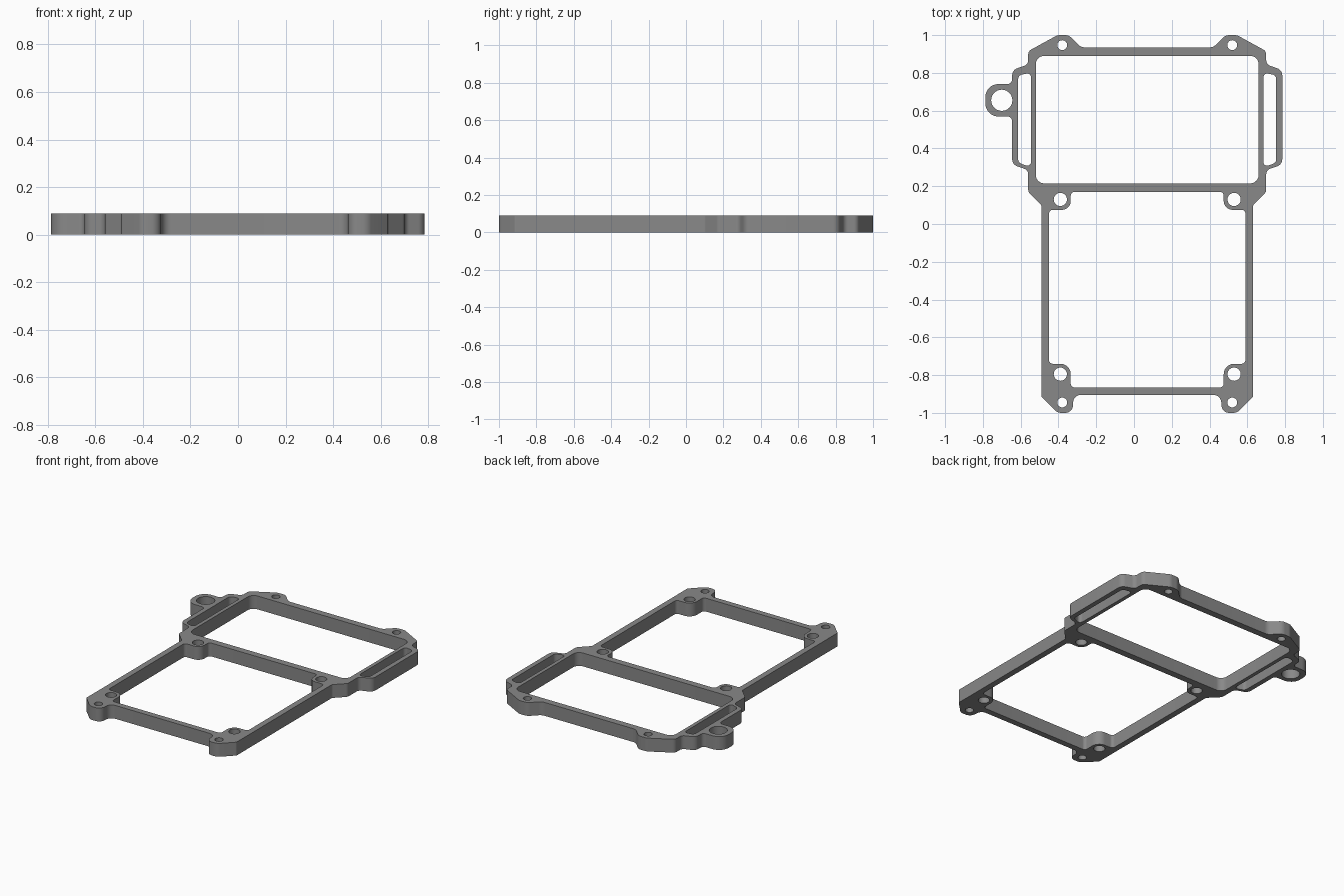
import bpy, bmesh, math
from mathutils import Vector

if "Cube" in bpy.data.objects:
    bpy.data.objects.remove(bpy.data.objects["Cube"])

CX = 0.07       # symmetry axis of the frame
H = 0.09        # plate thickness


def rounded(points, steps=8):
    """Closed polygon whose corners (x, y, radius) are replaced by arcs."""
    out = []
    n = len(points)
    for i, (x, y, r) in enumerate(points):
        p = Vector((x, y))
        a = Vector(points[i - 1][:2]) - p
        b = Vector(points[(i + 1) % n][:2]) - p
        half = a.angle(b) / 2
        cut = min(r / math.tan(half), a.length * 0.49, b.length * 0.49)
        r = cut * math.tan(half)
        a.normalize()
        b.normalize()
        centre = p + (a + b).normalized() * (r / math.sin(half))
        start = p + a * cut - centre
        sweep = math.pi - 2 * half
        if a.cross(b) > 0:
            sweep = -sweep
        for k in range(steps + 1):
            t = sweep * k / steps
            c, s = math.cos(t), math.sin(t)
            out.append((centre.x + start.x * c - start.y * s,
                        centre.y + start.x * s + start.y * c))
    return out


def circle(x, y, r, n=32):
    return [(x + r * math.cos(math.tau * k / n), y + r * math.sin(math.tau * k / n))
            for k in range(n)]


def place(half, side):
    return [(CX + side * u, y, r) for u, y, r in half]


# Right half of the outer outline, bottom to top, measured from the axis
right_side = [
    (0.39, -0.905, 0.04), (0.395, -1.0, 0.055), (0.475, -1.0, 0.05),
    (0.56, -0.915, 0.015), (0.56, 0.10, 0.02), (0.63, 0.17, 0.03),
    (0.63, 0.285, 0.03), (0.715, 0.315, 0.04), (0.715, 0.815, 0.04),
    (0.63, 0.845, 0.03), (0.63, 0.915, 0.03), (0.475, 1.0, 0.05),
    (0.415, 1.0, 0.05), (0.35, 0.935, 0.05)]

# Left half is the mirror, with the ring lug inserted in its ear
ring_lug = [(-0.645, 0.741, 0.025), (-0.787, 0.741, 0.086),
            (-0.787, 0.569, 0.086), (-0.645, 0.569, 0.025)]
left_side = place(right_side, -1)[::-1]
left_side[6:6] = ring_lug
loops = [rounded(place(right_side, 1) + left_side)]

# Upper window
loops.append(rounded([(CX - 0.59, 0.215, 0.045), (CX + 0.59, 0.215, 0.045),
                      (CX + 0.59, 0.89, 0.045), (CX - 0.59, 0.89, 0.045)]))

# Lower window with rounded pads in its corners
pads = [(0.405, -0.865, 0.02), (0.405, -0.74, 0.055), (0.52, -0.74, 0.02),
        (0.52, 0.075, 0.02), (0.405, 0.075, 0.055), (0.405, 0.17, 0.02)]
loops.append(rounded(place(pads, 1) + place(pads, -1)[::-1]))

# Strap slots and screw holes on both sides
slot = [(0.615, 0.30, 0.02), (0.683, 0.325, 0.025),
        (0.683, 0.788, 0.025), (0.615, 0.80, 0.02)]
for side in (1, -1):
    loops.append(rounded(place(slot, side)))
    for u, y, r in ((0.45, 0.947, 0.026), (0.45, -0.945, 0.026),
                    (0.46, 0.13, 0.035), (0.46, -0.795, 0.035)):
        loops.append(circle(CX + side * u, y, r))

# Ring hole
loops.append(circle(-0.70, 0.655, 0.056, 40))

# Filled and extruded profile
curve = bpy.data.curves.new("frame_profile", 'CURVE')
curve.dimensions = '2D'
curve.fill_mode = 'BOTH'
curve.extrude = H / 2
for loop in loops:
    spline = curve.splines.new('POLY')
    spline.points.add(len(loop) - 1)
    for point, (x, y) in zip(spline.points, loop):
        point.co = (x, y, 0, 1)
    spline.use_cyclic_u = True
frame = bpy.data.objects.new("mounting_frame", curve)
bpy.context.collection.objects.link(frame)
bpy.context.view_layer.objects.active = frame
frame.select_set(True)
bpy.ops.object.convert(target='MESH')
frame = bpy.context.view_layer.objects.active

# Weld caps to walls and stand the plate on the floor
bm = bmesh.new()
bm.from_mesh(frame.data)
bmesh.ops.remove_doubles(bm, verts=bm.verts, dist=0.0002)
bmesh.ops.recalc_face_normals(bm, faces=bm.faces)
bmesh.ops.translate(bm, verts=bm.verts, vec=(0, 0, H / 2))
bm.to_mesh(frame.data)
bm.free()

grey = bpy.data.materials.new("mid_grey")
grey.diffuse_color = (0.25, 0.25, 0.25, 1)
grey.use_nodes = True
grey.node_tree.nodes["Principled BSDF"].inputs["Base Color"].default_value = grey.diffuse_color
frame.data.materials.clear()
frame.data.materials.append(grey)
bpy.ops.object.shade_smooth_by_angle(angle=math.radians(30))
